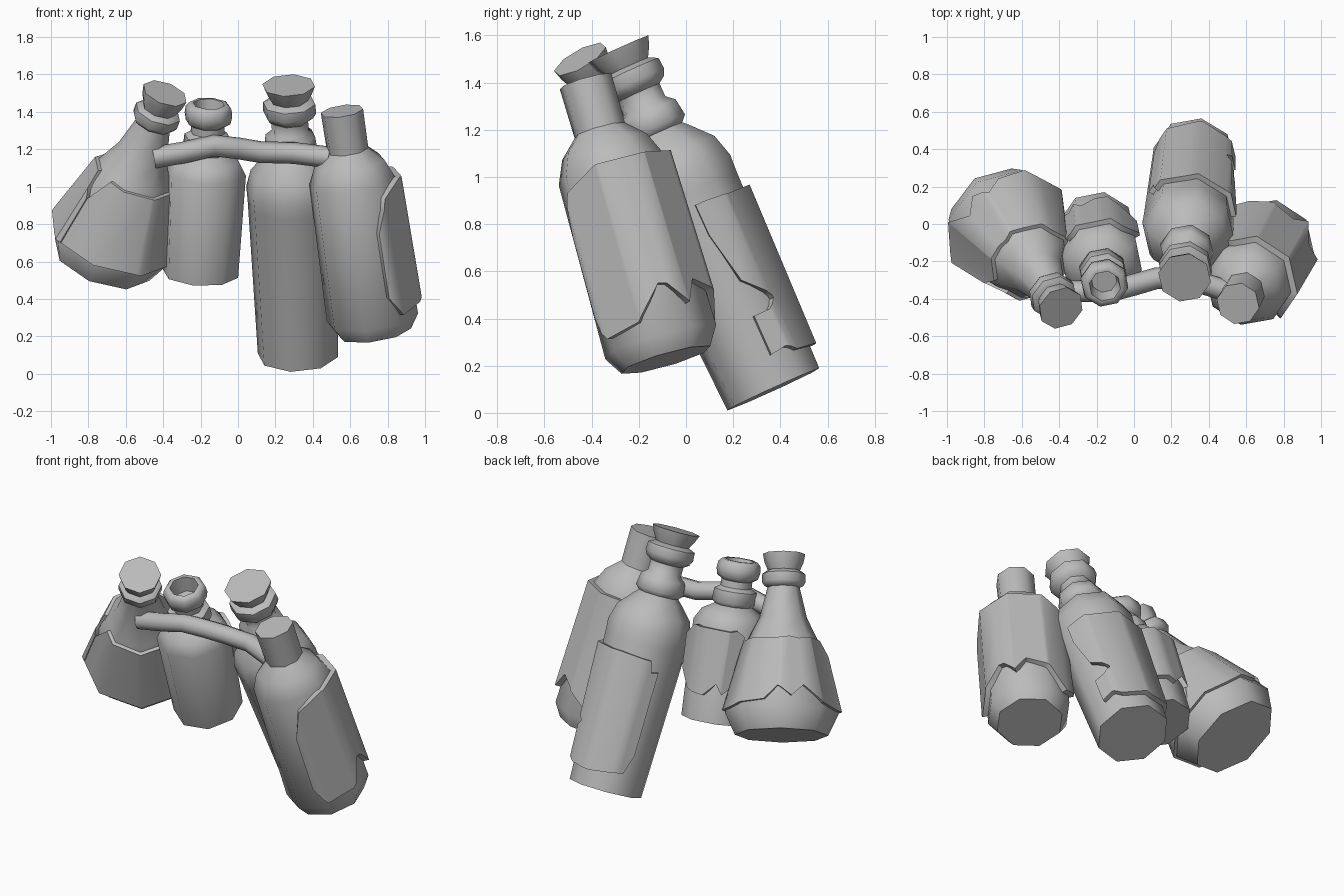
import bpy, bmesh, math
from mathutils import Vector, Matrix

if "Cube" in bpy.data.objects:
    bpy.data.objects.remove(bpy.data.objects["Cube"])

SIDES = 8
STEP = 360 / SIDES

grey = bpy.data.materials.new("plain_grey")
grey.diffuse_color = (0.5, 0.5, 0.5, 1)
grey.use_nodes = True
grey.node_tree.nodes["Principled BSDF"].inputs["Base Color"].default_value = grey.diffuse_color


def finish(name, bm, matrix):
    bmesh.ops.recalc_face_normals(bm, faces=bm.faces)
    me = bpy.data.meshes.new(name)
    bm.to_mesh(me)
    bm.free()
    ob = bpy.data.objects.new(name, me)
    bpy.context.collection.objects.link(ob)
    ob.matrix_world = matrix
    me.materials.append(grey)
    bpy.ops.object.select_all(action='DESELECT')
    ob.select_set(True)
    bpy.context.view_layer.objects.active = ob
    bpy.ops.object.shade_smooth_by_angle(angle=math.radians(50))
    return ob


def frame(base, top):
    """Local z runs from the base centre to the top centre."""
    base, top = Vector(base), Vector(top)
    turn = Vector((0, 0, 1)).rotation_difference(top - base)
    return Matrix.Translation(base) @ turn.to_matrix().to_4x4()


def lathe(name, profile, matrix, phase):
    """Revolve (height, radius) pairs into a capped eight-sided solid."""
    bm = bmesh.new()
    rings = []
    for h, r in profile:
        angles = [math.radians(phase + STEP * i) for i in range(SIDES)]
        rings.append([bm.verts.new((r * math.cos(a), r * math.sin(a), h)) for a in angles])
    for lo, hi in zip(rings, rings[1:]):
        for i in range(SIDES):
            j = (i + 1) % SIDES
            bm.faces.new((lo[i], lo[j], hi[j], hi[i]))
    bm.faces.new(rings[0])
    bm.faces.new(rings[-1])
    return finish(name, bm, matrix)


def lerp(table, x, k):
    for a, b in zip(table, table[1:]):
        if x <= b[0]:
            t = max(0, (x - a[0]) / (b[0] - a[0]))
            return a[k] + t * (b[k] - a[k])
    return table[-1][k]


def label(name, columns, profile, matrix, phase, thick=0.03):
    """Torn paper wrap; columns are (azimuth, low edge, high edge)."""
    angles = {c[0] for c in columns}
    corners = [phase + STEP * i for i in range(-SIDES, 2 * SIDES)]
    angles |= {a for a in corners if columns[0][0] < a < columns[-1][0]}
    bm = bmesh.new()
    cols = []
    for a in sorted(angles):
        flat = math.cos(math.radians(STEP / 2)) / math.cos(math.radians((a - phase) % STEP - STEP / 2))
        ca, sa = math.cos(math.radians(a)), math.sin(math.radians(a))
        lo, hi = lerp(columns, a, 1), lerp(columns, a, 2)
        ring = []
        for h, off in ((lo, -0.02), (lo, thick), (hi, thick), (hi, -0.02)):
            r = (lerp(profile, h, 1) + off) * flat
            ring.append(bm.verts.new((r * ca, r * sa, h)))
        cols.append(ring)
    for a, b in zip(cols, cols[1:]):
        for i in range(4):
            j = (i + 1) % 4
            bm.faces.new((a[i], a[j], b[j], b[i]))
    bm.faces.new(cols[0])
    bm.faces.new(cols[-1])
    return finish(name, bm, matrix)


# Round flask on the left with a flared cork
m = frame((-0.725, 0.055, 0.605), (-0.39, -0.45, 1.5))
flask = [(0, 0.275), (0.13, 0.335), (0.5, 0.24), (0.58, 0.2), (0.7, 0.14), (0.88, 0.095),
         (0.89, 0.115), (0.91, 0.127), (0.96, 0.127), (0.98, 0.1)]
lathe("flask_body", flask, m, -11)
lathe("flask_cork", [(0.96, 0.085), (1.03, 0.115), (1.08, 0.125)], m, -11)
label("flask_label",
      [(-140, 0.14, 0.42), (-125, 0.14, 0.56), (-60, 0.14, 0.55), (0, 0.14, 0.55),
       (60, 0.15, 0.56), (105, 0.17, 0.55), (120, 0.25, 0.55), (135, 0.19, 0.56),
       (150, 0.26, 0.55), (170, 0.16, 0.56), (205, 0.14, 0.56), (219, 0.14, 0.42)],
      flask, m, -11, 0.022)

# Small open bottle with two neck rings
m = frame((-0.2, -0.02, 0.535), (-0.155, -0.335, 1.45))
small = [(0, 0.205), (0.58, 0.22), (0.65, 0.18), (0.69, 0.11), (0.71, 0.13), (0.78, 0.125),
         (0.8, 0.092), (0.84, 0.092), (0.86, 0.122), (0.9, 0.13), (0.94, 0.125), (0.96, 0.105),
         (0.96, 0.085), (0.86, 0.07)]
lathe("small_bottle_body", small, m, -11)
label("small_bottle_label",
      [(30, 0.3, 0.48), (60, 0.18, 0.56), (95, 0.16, 0.56), (115, 0.24, 0.56), (125, 0.18, 0.56),
       (135, 0.22, 0.57), (147, 0.16, 0.54)], small, m, -11, 0.03)

# Tall bottle with collared neck and flared cork
m = frame((0.32, 0.37, 0.1), (0.27, -0.295, 1.56))
tall = [(0, 0.218), (0.9, 0.245), (0.98, 0.25), (1.08, 0.222), (1.165, 0.145), (1.19, 0.12),
        (1.215, 0.145), (1.29, 0.135), (1.32, 0.1), (1.38, 0.1), (1.4, 0.13), (1.43, 0.145),
        (1.48, 0.142), (1.5, 0.1)]
lathe("tall_bottle_body", tall, m, -11)
lathe("tall_bottle_cork", [(1.48, 0.09), (1.54, 0.125), (1.585, 0.143)], m, -11)
label("tall_bottle_label",
      [(5, 0.7, 0.84), (16, 0.47, 0.84), (40, 0.36, 0.83), (43, 0.11, 0.83), (90, 0.1, 0.83),
       (136, 0.13, 0.82), (140, 0.13, 0.75), (150, 0.25, 0.76)], tall, m, -11)
label("tall_bottle_label_corner", [(13, 0.13, 0.31), (30, 0.14, 0.31), (44, 0.11, 0.36)],
      tall, m, -11)

# Stout capped bottle on the right
m = frame((0.73, -0.085, 0.225), (0.555, -0.427, 1.41))
stout = [(0, 0.2), (0.08, 0.25), (0.85, 0.235), (0.95, 0.19), (1.02, 0.115), (1.04, 0.1)]
lathe("stout_bottle_body", stout, m, -11)
lathe("stout_bottle_cap", [(1.0, 0.113), (1.24, 0.116)], m, -11)
label("stout_bottle_label",
      [(-66, 0.24, 0.6), (-52, 0.13, 0.78), (-15, 0.15, 0.85), (12, 0.29, 0.85), (20, 0.28, 0.85),
       (35, 0.18, 0.85), (50, 0.28, 0.85), (75, 0.24, 0.85), (110, 0.12, 0.85), (130, 0.15, 0.8)],
      stout, m, -11, 0.035)

# Cord tying the necks together
curve = bpy.data.curves.new("cord", 'CURVE')
curve.dimensions = '3D'
curve.bevel_depth = 0.058
curve.bevel_resolution = 2
curve.use_fill_caps = True
path = [(-0.45, -0.36, 1.155), (-0.28, -0.36, 1.185), (-0.13, -0.36, 1.22), (0.0, -0.325, 1.205),
        (0.12, -0.29, 1.185), (0.3, -0.295, 1.18), (0.5, -0.36, 1.155)]
spline = curve.splines.new('POLY')
spline.points.add(len(path) - 1)
for point, co in zip(spline.points, path):
    point.co = (*co, 1)
spline.use_smooth = True
curve.materials.append(grey)
cord = bpy.data.objects.new("cord", curve)
bpy.context.collection.objects.link(cord)
